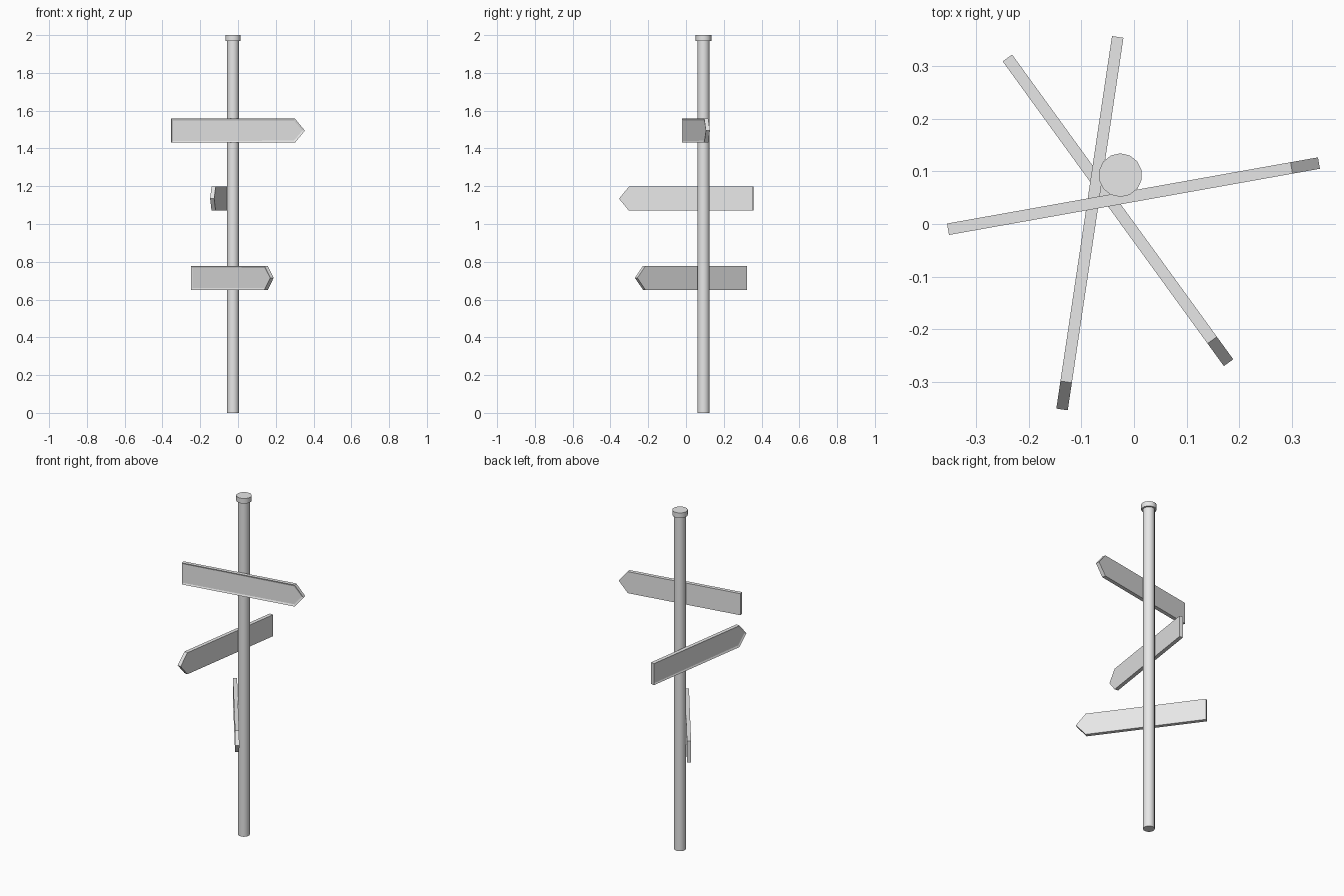
import bpy, bmesh, math
from mathutils import Matrix, Vector

if "Cube" in bpy.data.objects:
    bpy.data.objects.remove(bpy.data.objects["Cube"])

POLE = Vector((-0.026, 0.093, 0))
POLE_R, CAP_R, THICK = 0.032, 0.0415, 0.022

grey = bpy.data.materials.new("light_grey")
grey.diffuse_color = (0.8, 0.8, 0.8, 1)
grey.use_nodes = True
grey.node_tree.nodes["Principled BSDF"].inputs["Base Color"].default_value = grey.diffuse_color


def make(name, bm, smooth=False):
    bmesh.ops.recalc_face_normals(bm, faces=bm.faces)
    me = bpy.data.meshes.new(name)
    bm.to_mesh(me)
    bm.free()
    me.materials.append(grey)
    ob = bpy.data.objects.new(name, me)
    bpy.context.collection.objects.link(ob)
    if smooth:
        bpy.ops.object.select_all(action='DESELECT')
        ob.select_set(True)
        bpy.context.view_layer.objects.active = ob
        bpy.ops.object.shade_smooth_by_angle(angle=math.radians(30))
    return ob


def cylinder(name, r, z0, z1):
    bm = bmesh.new()
    bmesh.ops.create_cone(bm, cap_ends=True, segments=14, radius1=r, radius2=r, depth=z1 - z0,
                          matrix=Matrix.Translation(POLE + Vector((0, 0, (z0 + z1) / 2))))
    make(name, bm, True)


def sign(name, tail, tip, z, height=0.127, head=0.053):
    """Arrow board running from tail to tip, with a recessed panel on its outer face."""
    tail, tip = Vector((*tail, z)), Vector((*tip, z))
    run = tip - tail
    h, half = height / 2, run.length / 2
    outline = [(-half, -h), (half - head, -h), (half, 0), (half - head, h), (-half, h)]
    bm = bmesh.new()
    # local -y is the outer face, local +y lies against the pole
    face = bm.faces.new([bm.verts.new((x, -THICK / 2, w)) for x, w in outline])
    back = bmesh.ops.extrude_face_region(bm, geom=[face], use_keep_orig=True)["geom"]
    bmesh.ops.translate(bm, vec=(0, THICK, 0),
                        verts=[v for v in back if isinstance(v, bmesh.types.BMVert)])
    bmesh.ops.recalc_face_normals(bm, faces=bm.faces)
    front = [f for f in bm.faces if f.normal.y < -0.9]
    bmesh.ops.inset_region(bm, faces=front, thickness=0.012)
    bmesh.ops.translate(bm, vec=(0, 0.004, 0), verts=front[0].verts)
    ob = make(name, bm)
    ob.location = (tail + tip) / 2
    ob.rotation_euler.z = math.atan2(run.y, run.x)


# Post and its cap
cylinder("post", POLE_R, 0, 1.97)
cylinder("post_cap", CAP_R, 1.97, 2.0)

# Three direction boards
sign("upper_sign", (-0.354, -0.010), (0.352, 0.116), 1.494)
sign("middle_sign", (-0.031, 0.356), (-0.137, -0.353), 1.134)
sign("lower_sign", (-0.241, 0.316), (0.180, -0.264), 0.715)
